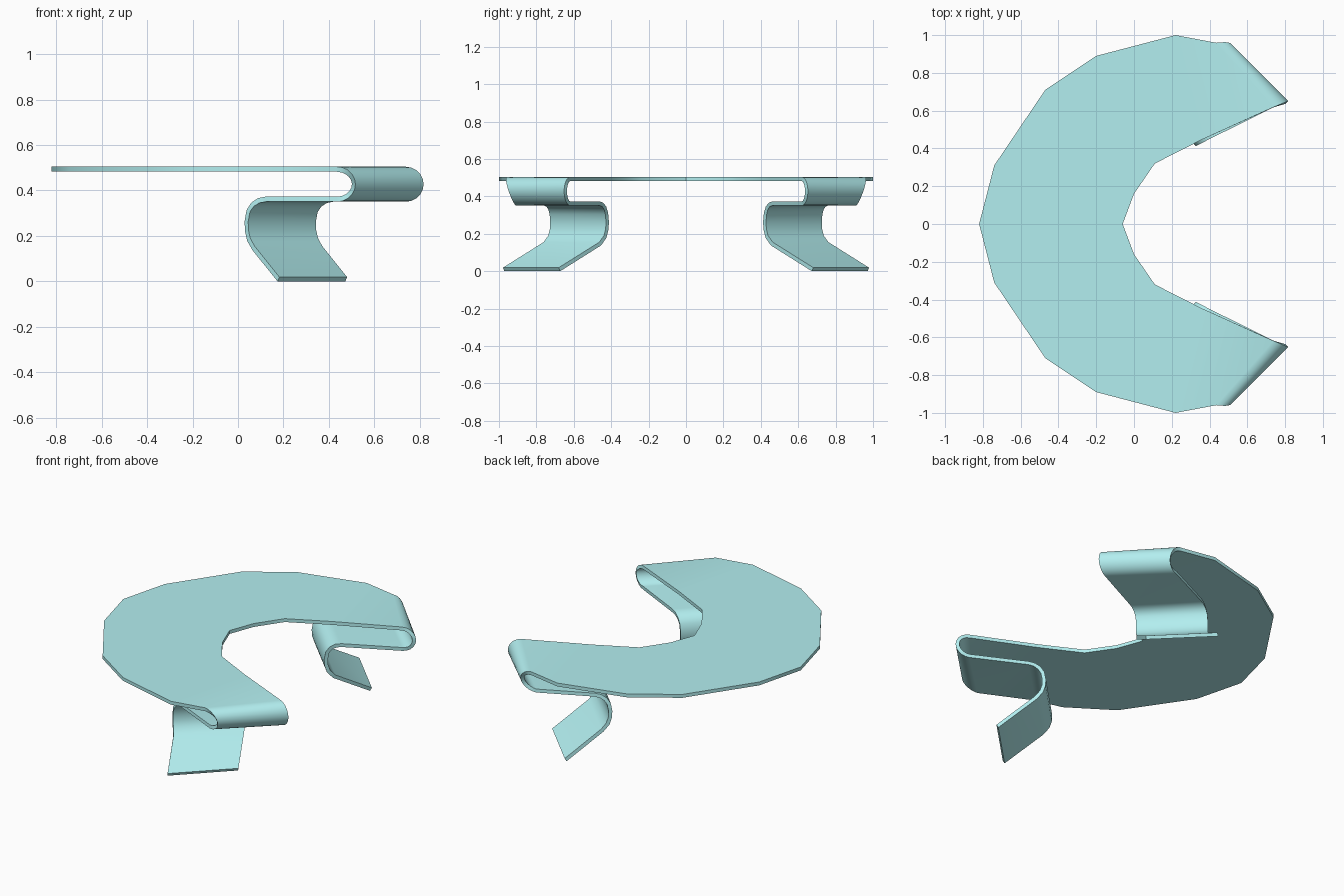
import bpy, bmesh, math

if "Cube" in bpy.data.objects:
    bpy.data.objects.remove(bpy.data.objects["Cube"])

T = 0.022                      # sheet thickness
Z_TOP, Z_LOW = 0.494, 0.362    # mid-planes of the top and the folded-under sheet

# Rows across the bent sheet: (outer edge point, inner edge point), from the centre line to the foot
rows = []

# Flat C-shaped top
top = [((-0.82, 0), (-0.06, 0)), ((-0.74, 0.31), (0.0, 0.16)), ((-0.47, 0.71), (0.055, 0.24)),
       ((-0.20, 0.89), (0.11, 0.32)), ((0.22, 1.0), (0.36, 0.447))]
for o, i in top:
    rows.append(((*o, Z_TOP), (*i, Z_TOP)))

# Half-round fold at the end
r = (Z_TOP - Z_LOW) / 2
N = 10
for k in range(N + 1):
    a = math.pi * k / N
    s, c = math.sin(a), math.cos(a)
    z = Z_LOW + r + r * c
    rows.append(((0.435 + 0.074 * s, 0.933 + 0.026 * c + 0.007 * s, z),
                 (0.738 + 0.071 * s, 0.618 + 0.026 * s, z)))

# Lower return, bend and sloping leg (outer edge; the inner edge is a parallel copy)
leg = [(0.12, 0.757, 0.362), (0.09, 0.743, 0.356), (0.063, 0.73, 0.338), (0.045, 0.722, 0.31),
       (0.037, 0.718, 0.265), (0.038, 0.72, 0.225), (0.047, 0.73, 0.185), (0.068, 0.757, 0.147),
       (0.178, 0.975, 0.010)]
for x, y, z in leg:
    rows.append(((x, y, z), (x + 0.298, y - 0.298, z)))

# Skin one half
bm = bmesh.new()
prev = None
for o, i in rows:
    cur = (bm.verts.new(o), bm.verts.new(i))
    if prev:
        bm.faces.new((prev[0], cur[0], cur[1], prev[1]))
    prev = cur
bmesh.ops.recalc_face_normals(bm, faces=bm.faces)
me = bpy.data.meshes.new("bent_glass_table")
bm.to_mesh(me)
bm.free()
table = bpy.data.objects.new("bent_glass_table", me)
bpy.context.collection.objects.link(table)

# Mirror to the other side and thicken
mir = table.modifiers.new("mirror", 'MIRROR')
mir.use_axis = (False, True, False)
mir.use_clip = True
sol = table.modifiers.new("thickness", 'SOLIDIFY')
sol.thickness = T
sol.offset = 0
sol.use_even_offset = True

mat = bpy.data.materials.new("pale_aqua_glass")
mat.diffuse_color = (0.45, 0.86, 0.87, 1)
mat.use_nodes = True
mat.node_tree.nodes["Principled BSDF"].inputs["Base Color"].default_value = mat.diffuse_color
me.materials.append(mat)

bpy.context.view_layer.objects.active = table
table.select_set(True)
bpy.ops.object.convert(target='MESH')

# Rest the feet exactly on the ground
low = min(v.co.z for v in table.data.vertices)
for v in table.data.vertices:
    v.co.z -= low
bpy.ops.object.shade_smooth_by_angle(angle=math.radians(40))
